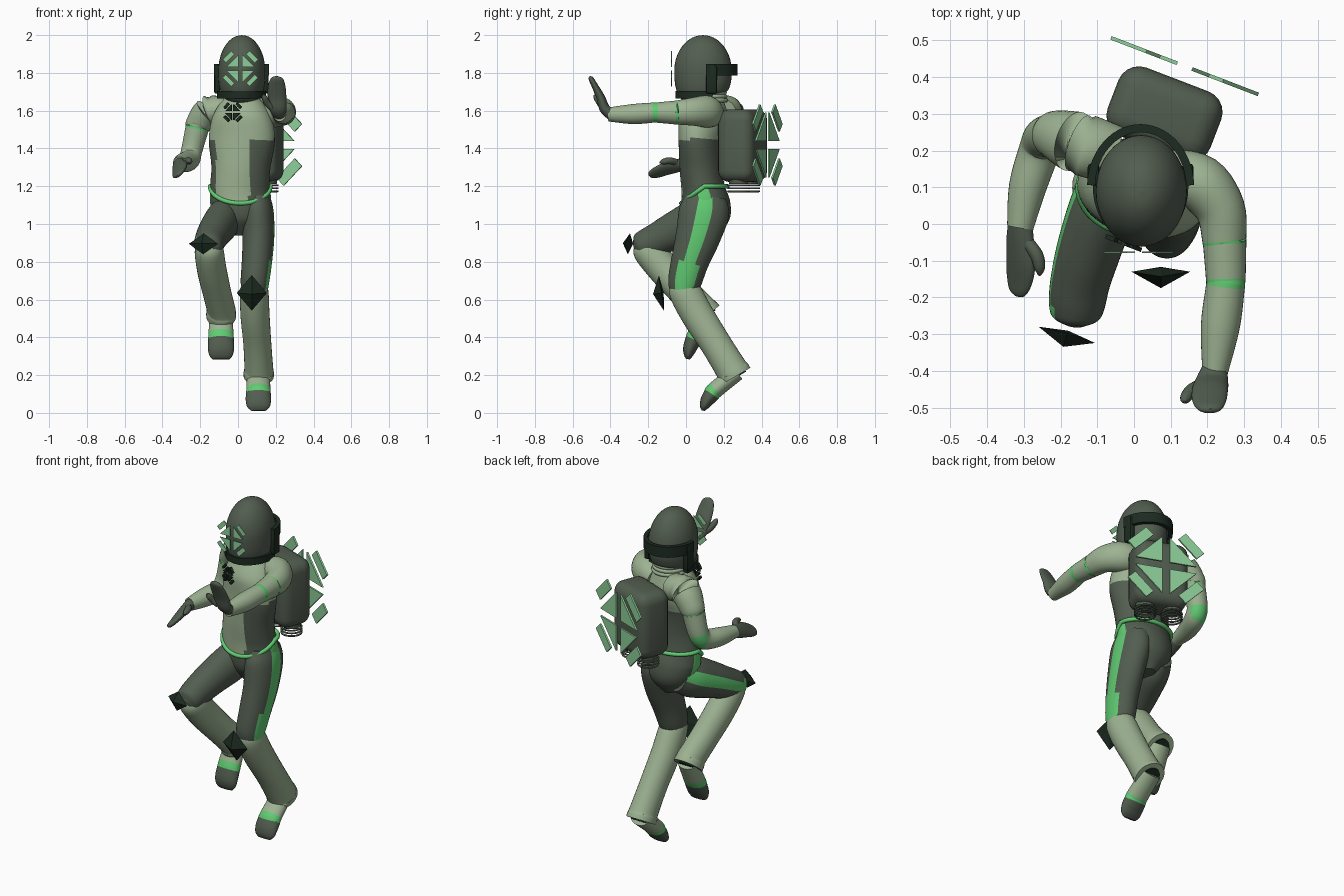
import bpy, bmesh
from math import sin, cos, pi, radians
from mathutils import Vector, Matrix

if "Cube" in bpy.data.objects:
    bpy.data.objects.remove(bpy.data.objects["Cube"])

def mat(name, *c):
    m = bpy.data.materials.new(name)
    m.diffuse_color = (*c, 1)
    m.use_nodes = True
    m.node_tree.nodes["Principled BSDF"].inputs["Base Color"].default_value = m.diffuse_color
    return m

LIGHT = mat("light_cloth", .34, .45, .29)
DARK = mat("dark_cloth", .085, .11, .08)
BLACK = mat("black_trim", .012, .024, .015)
BRIGHT = mat("bright_trim", .12, .6, .17)
PALE = mat("pale_panel", .27, .62, .32)
MATS = [LIGHT, DARK, BLACK, BRIGHT, PALE]
L, D, K, B, P = range(5)

def finish(bm, name, matrix=None, smooth=True, color=None):
    bmesh.ops.recalc_face_normals(bm, faces=bm.faces)
    me = bpy.data.meshes.new(name)
    for f in bm.faces:
        if color is not None:
            f.material_index = color
    bm.to_mesh(me)
    bm.free()
    for m in MATS:
        me.materials.append(m)
    ob = bpy.data.objects.new(name, me)
    bpy.context.collection.objects.link(ob)
    if matrix:
        ob.matrix_world = matrix
    if smooth:
        bpy.ops.object.select_all(action='DESELECT')
        ob.select_set(True)
        bpy.context.view_layer.objects.active = ob
        bpy.ops.object.shade_smooth_by_angle(angle=radians(40))
    return ob

def spline(secs, sub):
    """Catmull-Rom through sections (x, y, z, side radius, depth radius)."""
    out, n = [], len(secs)
    for i in range(n - 1):
        p = [secs[max(0, min(n - 1, i + k))] for k in (-1, 0, 1, 2)]
        for s in range(sub):
            t = s / sub
            out.append([.5 * (2*b + (c-a)*t + (2*a-5*b+4*c-d)*t*t + (3*b-a-3*c+d)*t**3)
                        for a, b, c, d in zip(*p)])
    return out + [list(secs[-1])]

def loft(name, secs, color, ref=(1, 0, 0), n=32, sub=5):
    """Elliptical skin along a path; color is an index or f(center, angle, segment)."""
    pts = spline(secs, sub)
    bm, rings = bmesh.new(), []
    for i, p in enumerate(pts):
        c = Vector(p[:3])
        t = (Vector(pts[min(i+1, len(pts)-1)][:3]) - Vector(pts[max(i-1, 0)][:3])).normalized()
        r = Vector(ref(c) if callable(ref) else ref)
        s = (r - t * r.dot(t)).normalized()
        u = t.cross(s)
        rings.append([bm.verts.new(c + s * cos(a) * max(p[3], .001) + u * sin(a) * max(p[4], .001))
                      for a in (2*pi*j/n for j in range(n))])
    for i in range(len(rings) - 1):
        for j in range(n):
            k = (j + 1) % n
            f = bm.faces.new((rings[i][j], rings[i][k], rings[i+1][k], rings[i+1][j]))
            a = 2*pi*(j + .5)/n
            f.material_index = color(f.calc_center_median(), a, i // sub) if callable(color) else color
    for ring, near in ((rings[0], 0), (rings[-1], -1)):
        f = bm.faces.new(ring)
        f.material_index = color(f.calc_center_median(), pi/2, 0 if near == 0 else len(secs)-2) if callable(color) else color
    return finish(bm, name)

def by_segment(*cols):
    return lambda c, a, i: cols[min(i, len(cols)-1)]

# Torso and pelvis, twisting towards the shoulders
def twist(c):
    a = -radians(20) * max(0, min(1, (c.z - 1.15) / .4))
    return (cos(a), sin(a), 0)

def torso_color(c, a, i):
    belt = 1.2 - .09 * max(0, -sin(a))
    if c.z < belt:
        return B if abs(sin(a)) < .26 and c.z > 1.0 else D
    if c.z > 1.45 or (-.115 < c.x < .06 and c.y < .08):
        return L
    return D

loft("torso", [(.01, .11, .94, .04, .06), (.01, .11, 1.02, .13, .12), (.015, .105, 1.1, .16, .13),
     (.01, .09, 1.19, .158, .115), (.015, .08, 1.3, .157, .113), (.02, .08, 1.44, .178, .115),
     (.02, .095, 1.55, .165, .13), (.02, .105, 1.63, .125, .105), (.02, .11, 1.67, .08, .085)],
     torso_color, twist, n=48, sub=8)

def ring(name, pts, bevel, color, cyclic=True):
    cu = bpy.data.curves.new(name, 'CURVE')
    cu.dimensions, cu.bevel_depth, cu.bevel_resolution = '3D', bevel, 2
    sp = cu.splines.new('POLY')
    sp.points.add(len(pts) - 1)
    for q, p in zip(sp.points, pts):
        q.co = (*p, 1)
    sp.use_cyclic_u = cyclic
    cu.materials.append(MATS[color])
    bpy.context.collection.objects.link(bpy.data.objects.new(name, cu))

def circle(x, y, z, rx, ry, n=40, dip=0):
    return [(x + rx*cos(a), y + ry*sin(a), z - dip*max(0, -sin(a))) for a in (2*pi*i/n for i in range(n))]

ring("belt", circle(.012, .097, 1.2, .16, .122, dip=.09), .012, B)
for i in range(3):
    ring("neck_ring", circle(.02, .12, 1.655 + .02*i, .088 - .004*i, .092 - .004*i), .012, L)

# Helmet with its rim: high behind, low under the chin, joined at the ears
dome = [(.02, .09, 1.81 + .19*sin(a), .124*cos(a), .152*cos(a)) for a in (radians(15*k) for k in range(7))]
loft("helmet", [(.02, .1, 1.665, .085, .1), (.02, .095, 1.69, .108, .13), (.02, .09, 1.74, .121, .147)] + dome, D, n=40)

def band(name, c, rx, ry, z0, z1, a0, a1, thick=.022, n=28):
    bm = bmesh.new()
    cols = []
    for i in range(n + 1):
        a = radians(a0 + (a1 - a0) * i / n)
        cols.append([bm.verts.new((c[0] + (rx - d)*cos(a), c[1] + (ry - d)*sin(a), z))
                     for d, z in ((0, z0), (0, z1), (thick, z1), (thick, z0))])
    for p, q in zip(cols, cols[1:]):
        for k in range(4):
            bm.faces.new((p[k], p[(k+1) % 4], q[(k+1) % 4], q[k]))
    bm.faces.new(cols[0])
    bm.faces.new(cols[-1])
    finish(bm, name, color=K)

band("helmet_back_rim", (.018, .1), .146, .172, 1.785, 1.847, 2, 178)
band("helmet_chin_rim", (.018, .1), .13, .155, 1.665, 1.705, 165, 375, .04)

def box(name, loc, size, color, rot=0, bevel=.01, seg=2):
    bm = bmesh.new()
    bmesh.ops.create_cube(bm, size=1, matrix=Matrix.Diagonal((*size, 1)))
    bmesh.ops.bevel(bm, geom=bm.edges[:], offset=bevel, segments=seg, affect='EDGES', profile=.5)
    return finish(bm, name, Matrix.Translation(loc) @ Matrix.Rotation(rot, 4, 'Z'), color=color)

for s in (-1, 1):
    box("ear_guard", (.018 + s*.128, .135, 1.765), (.032, .06, .15), K)

# Arms: shoulder to wrist with bright bands
loft("right_arm", [(.1, .13, 1.58, .07, .075), (.18, .11, 1.595, .085, .078), (.235, .04, 1.595, .075, .068),
     (.246, -.045, 1.59, .064, .06), (.247, -.055, 1.59, .063, .059), (.25, -.15, 1.59, .054, .054),
     (.249, -.17, 1.59, .053, .053), (.235, -.28, 1.582, .053, .053), (.22, -.41, 1.58, .037, .034)],
     by_segment(L, L, L, B, L, B, L, L), (0, 0, 1))
loft("left_arm", [(-.06, .19, 1.59, .075, .08), (-.15, .22, 1.6, .078, .085), (-.205, .24, 1.535, .07, .07),
     (-.215, .24, 1.51, .064, .064), (-.218, .24, 1.5, .062, .062), (-.245, .235, 1.39, .056, .056),
     (-.258, .2, 1.34, .056, .056), (-.29, .1, 1.325, .051, .051), (-.31, -.01, 1.32, .036, .036)],
     lambda c, a, i: B if i == 3 or (i == 5 and c.y > .235) else L, (1, -.3, .4))

# Mitten hands with thumbs
loft("right_hand", [(.22, -.395, 1.58, .035, .03), (.212, -.43, 1.61, .045, .028), (.207, -.452, 1.67, .049, .023),
     (.205, -.482, 1.73, .046, .017), (.207, -.503, 1.77, .032, .013), (.208, -.507, 1.782, .008, .004)], D)
loft("right_thumb", [(.18, -.44, 1.615, .018, .018), (.155, -.455, 1.64, .018, .018),
     (.14, -.475, 1.67, .015, .015), (.138, -.485, 1.685, .004, .004)], D, n=16)
side = (.75, 0, .65)
loft("left_hand", [(-.31, .0, 1.32, .035, .03), (-.31, -.04, 1.31, .043, .027), (-.308, -.1, 1.295, .048, .022),
     (-.312, -.15, 1.275, .043, .017), (-.318, -.185, 1.26, .028, .012), (-.32, -.195, 1.255, .006, .004)], D, side)
loft("left_thumb", [(-.29, -.05, 1.325, .018, .018), (-.265, -.085, 1.335, .018, .018),
     (-.257, -.12, 1.33, .015, .015), (-.258, -.14, 1.325, .004, .004)], D, n=16)

# Legs: thigh with outer stripe, flared shin, black sole, pointed boot
def leg(tag, out, thigh, shin, foot):
    def stripe(c, a, i):
        return B if cos(a) > (.8 if i >= len(thigh) - 3 else .93) else D
    loft(tag + "_thigh", thigh, stripe, (out, 0, 0), n=40)
    loft(tag + "_shin", shin, L)
    e = Vector(shin[-1][:3])
    t = (e - Vector(shin[-2][:3])).normalized()
    loft(tag + "_sole", [(*(e - t*.02), .052, .06), (*(e + t*.006), .052, .06)], K, sub=1)
    loft(tag + "_boot", foot, by_segment(L, B, D))

leg("right", 1,
    [(.095, .105, 1.14, .075, .11), (.103, .095, 1.06, .086, .133), (.108, .062, .93, .084, .118),
     (.1, .02, .8, .08, .1), (.09, -.005, .7, .076, .09), (.088, -.012, .65, .07, .078)],
    [(.085, -.03, .7, .055, .05), (.086, -.01, .65, .074, .083), (.09, .06, .52, .077, .086),
     (.102, .155, .37, .074, .082), (.11, .235, .24, .076, .085), (.11, .25, .215, .08, .09), (.11, .263, .193, .08, .09)],
    [(.108, .27, .215, .06, .045), (.108, .155, .122, .064, .045), (.108, .137, .1, .066, .043),
     (.108, .112, .066, .067, .036), (.108, .096, .033, .06, .024), (.108, .09, .012, .04, .008)])
leg("left", -1,
    [(-.055, .14, 1.06, .07, .1), (-.08, .06, 1.02, .09, .115), (-.12, -.06, .965, .088, .1),
     (-.145, -.15, .92, .082, .088), (-.155, -.215, .89, .077, .08), (-.157, -.25, .875, .066, .068),
     (-.158, -.272, .867, .03, .03)],
    [(-.155, -.24, .91, .05, .045), (-.154, -.208, .87, .075, .08), (-.14, -.12, .765, .078, .086),
     (-.112, -.01, .64, .075, .082), (-.09, .075, .55, .075, .085), (-.089, .092, .53, .079, .09), (-.089, .108, .511, .079, .09)],
    [(-.09, .11, .53, .06, .045), (-.09, .057, .425, .066, .045), (-.09, .04, .39, .068, .043),
     (-.09, .02, .34, .069, .036), (-.09, .013, .305, .062, .024), (-.09, .012, .284, .045, .01)])

# Faceted knee guards
def knee_guard(name, loc, w, h, depth, rz, rx):
    bm = bmesh.new()
    v = [bm.verts.new(p) for p in ((w, 0, 0), (0, 0, h), (-w, 0, 0), (0, 0, -h), (0, -depth, 0), (0, .012, 0))]
    for i in range(4):
        for tip in (4, 5):
            bm.faces.new((v[i], v[(i+1) % 4], v[tip]))
    finish(bm, name, Matrix.Translation(loc) @ Matrix.Rotation(rz, 4, 'Z') @ Matrix.Rotation(rx, 4, 'X'), False, K)

knee_guard("right_knee_guard", (.073, -.13, .635), .08, .095, .045, 0, .14)
knee_guard("left_knee_guard", (-.183, -.302, .895), .08, .056, .034, -.28, -.1)

# Backpack, nozzle rings
yaw = radians(-21)
box("backpack", (.083, .3, 1.415), (.3, .2, .385), D, yaw, .06, 5)
for s in (-1, 1):
    x, y = .085 + s*.075*cos(yaw), .305 + s*.075*sin(yaw)
    loft("nozzle", [(x, y, 1.26, .055, .055), (x, y, 1.212, .05, .05)], D, sub=1)
    for i in range(3):
        ring("nozzle_ring", circle(x, y, 1.205 - .016*i, .055, .055, 28), .005, D)

# Panel clusters: an inner triangle and an outer strip in each quadrant
TRI = [(.1, .1), (.8, .1), (.1, .8)]
STRIP = [(1, .52), (.81, .33), (.33, .81), (.52, 1)]
def panels(name, loc, r, rot, thick, color):
    bm = bmesh.new()
    for sx in (-1, 1):
        for sz in (-1, 1):
            for shape in (TRI, STRIP):
                a, b = [[bm.verts.new((sx*u*r, y, sz*w*r)) for u, w in shape] for y in (-thick/2, thick/2)]
                bm.faces.new(a)
                bm.faces.new(b)
                for i in range(len(a)):
                    k = (i + 1) % len(a)
                    bm.faces.new((a[i], a[k], b[k], b[i]))
    finish(bm, name, Matrix.Translation(loc) @ Matrix.Rotation(rot, 4, 'Z'), False, color)

panels("back_panels", (.138, .43, 1.418), .215, yaw, .01, PALE and P)
panels("face_panels", (.012, -.077, 1.822), .094, 0, .004, P)
panels("chest_panels", (-.028, -.052, 1.592), .052, yaw, .012, K)
